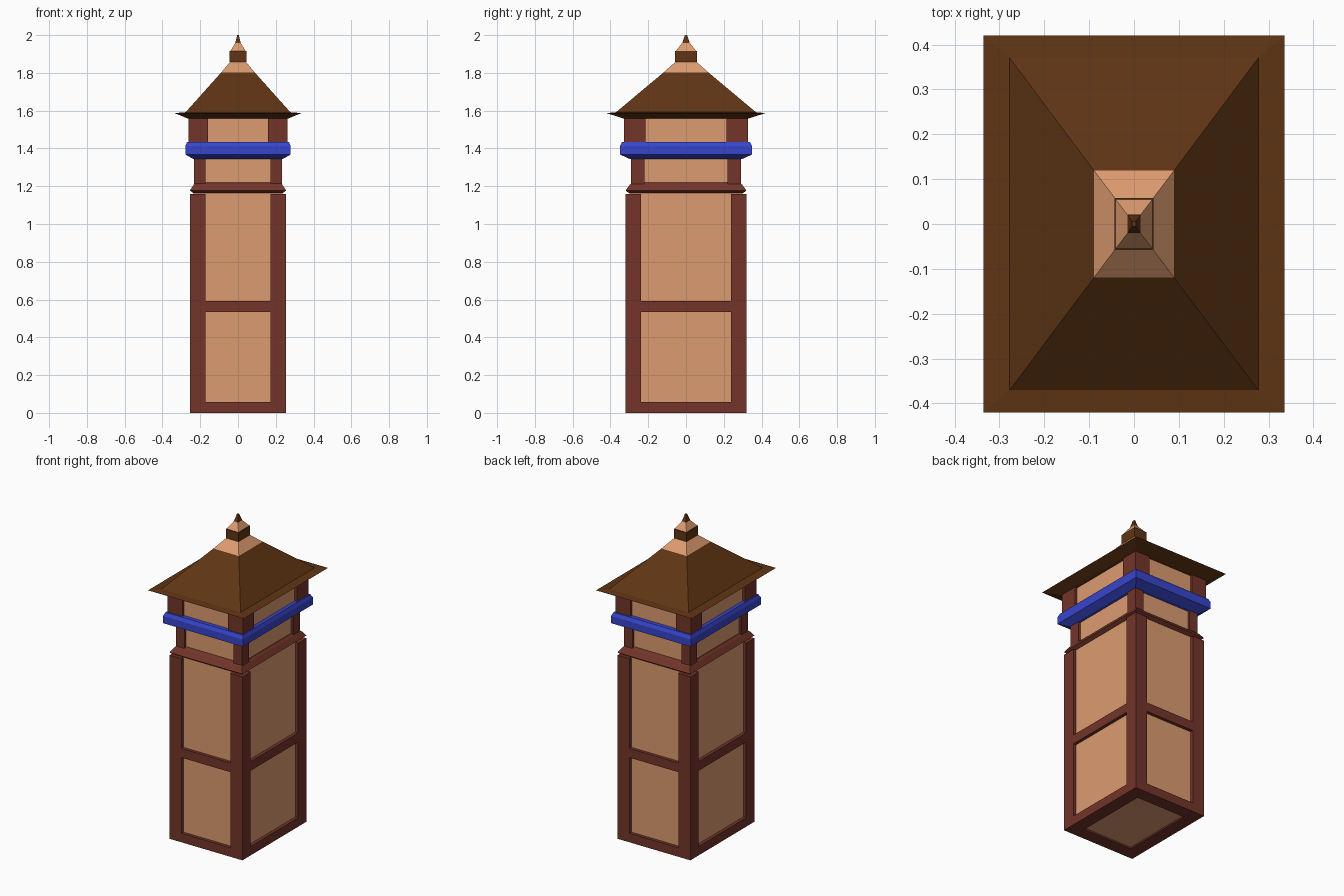
import bpy, bmesh

if "Cube" in bpy.data.objects:
    bpy.data.objects.remove(bpy.data.objects["Cube"])


def material(name, rgb):
    m = bpy.data.materials.new(name)
    m.diffuse_color = (*rgb, 1)
    m.use_nodes = True
    m.node_tree.nodes["Principled BSDF"].inputs["Base Color"].default_value = m.diffuse_color
    return m


TAN = material("tan_panel", (0.72, 0.33, 0.16))
WOOD = material("red_wood", (0.17, 0.035, 0.022))
ROOF = material("brown_roof", (0.115, 0.035, 0.007))
BLUE = material("blue_band", (0.04, 0.06, 0.60))


def finish(bm, name, mat):
    bmesh.ops.recalc_face_normals(bm, faces=bm.faces)
    me = bpy.data.meshes.new(name)
    bm.to_mesh(me)
    bm.free()
    me.materials.append(mat)
    ob = bpy.data.objects.new(name, me)
    bpy.context.collection.objects.link(ob)


def add_loft(bm, rings, cx=0, cy=0):
    """Rectangular rings (half x, half y, z) skinned and capped."""
    loops = [[bm.verts.new((cx + sx * hx, cy + sy * hy, z))
              for sx, sy in ((-1, -1), (1, -1), (1, 1), (-1, 1))]
             for hx, hy, z in rings]
    for a, b in zip(loops, loops[1:]):
        for i in range(4):
            j = (i + 1) % 4
            bm.faces.new((a[i], a[j], b[j], b[i]))
    bm.faces.new(loops[0][::-1])
    bm.faces.new(loops[-1])


def loft(name, rings, mat):
    bm = bmesh.new()
    add_loft(bm, rings)
    finish(bm, name, mat)


def posts(name, hx, hy, ix, iy, z0, z1):
    """Four corner posts between inner (ix, iy) and outer (hx, hy)."""
    bm = bmesh.new()
    wx, wy = (hx - ix) / 2, (hy - iy) / 2
    for sx in (-1, 1):
        for sy in (-1, 1):
            add_loft(bm, [(wx, wy, z0), (wx, wy, z1)],
                     sx * (hx - wx), sy * (hy - wy))
    finish(bm, name, WOOD)


def rails(name, hx, hy, ix, iy, z0, z1):
    """Horizontal rails joining the posts on all four sides."""
    bm = bmesh.new()
    wx, wy = (hx - ix) / 2, (hy - iy) / 2
    for s in (-1, 1):
        add_loft(bm, [(ix, wy, z0), (ix, wy, z1)], 0, s * (hy - wy))
        add_loft(bm, [(wx, iy, z0), (wx, iy, z1)], s * (hx - wx), 0)
    finish(bm, name, WOOD)


# Lower body: recessed panels, corner posts and rails
loft("lower_panels", [(0.235, 0.30, 0.01), (0.235, 0.30, 1.18)], TAN)
posts("lower_posts", 0.255, 0.32, 0.172, 0.237, 0, 1.16)
rails("base_rails", 0.255, 0.32, 0.172, 0.237, 0, 0.057)
rails("middle_rails", 0.255, 0.32, 0.172, 0.237, 0.535, 0.593)

# Sloped moulding above the body
loft("lower_moulding", [(0.236, 0.301, 1.163), (0.255, 0.32, 1.177),
                        (0.235, 0.298, 1.208), (0.222, 0.28, 1.22)], WOOD)

# Neck
loft("neck_panels", [(0.217, 0.275, 1.2), (0.217, 0.275, 1.36)], TAN)
posts("neck_posts", 0.232, 0.29, 0.172, 0.22, 1.2, 1.36)

# Blue band
loft("blue_band", [(0.235, 0.295, 1.343), (0.279, 0.35, 1.368),
                   (0.279, 0.35, 1.413), (0.27, 0.338, 1.434)], BLUE)

# Head below the eaves
loft("head_panels", [(0.247, 0.312, 1.42), (0.247, 0.312, 1.57)], TAN)
posts("head_posts", 0.263, 0.328, 0.16, 0.214, 1.42, 1.57)

# Hipped roof with flared eaves, pale cap and finial
loft("roof", [(0.265, 0.33, 1.558), (0.335, 0.42, 1.587),
              (0.277, 0.37, 1.592), (0.089, 0.119, 1.802)], ROOF)
loft("roof_cap", [(0.089, 0.119, 1.802), (0.04, 0.054, 1.86)], TAN)
loft("finial_block", [(0.044, 0.058, 1.857), (0.044, 0.058, 1.915)], ROOF)
loft("finial_cap", [(0.041, 0.055, 1.915), (0.015, 0.021, 1.957)], TAN)
loft("finial_tip", [(0.015, 0.021, 1.955), (0.004, 0.006, 2.0)], ROOF)
